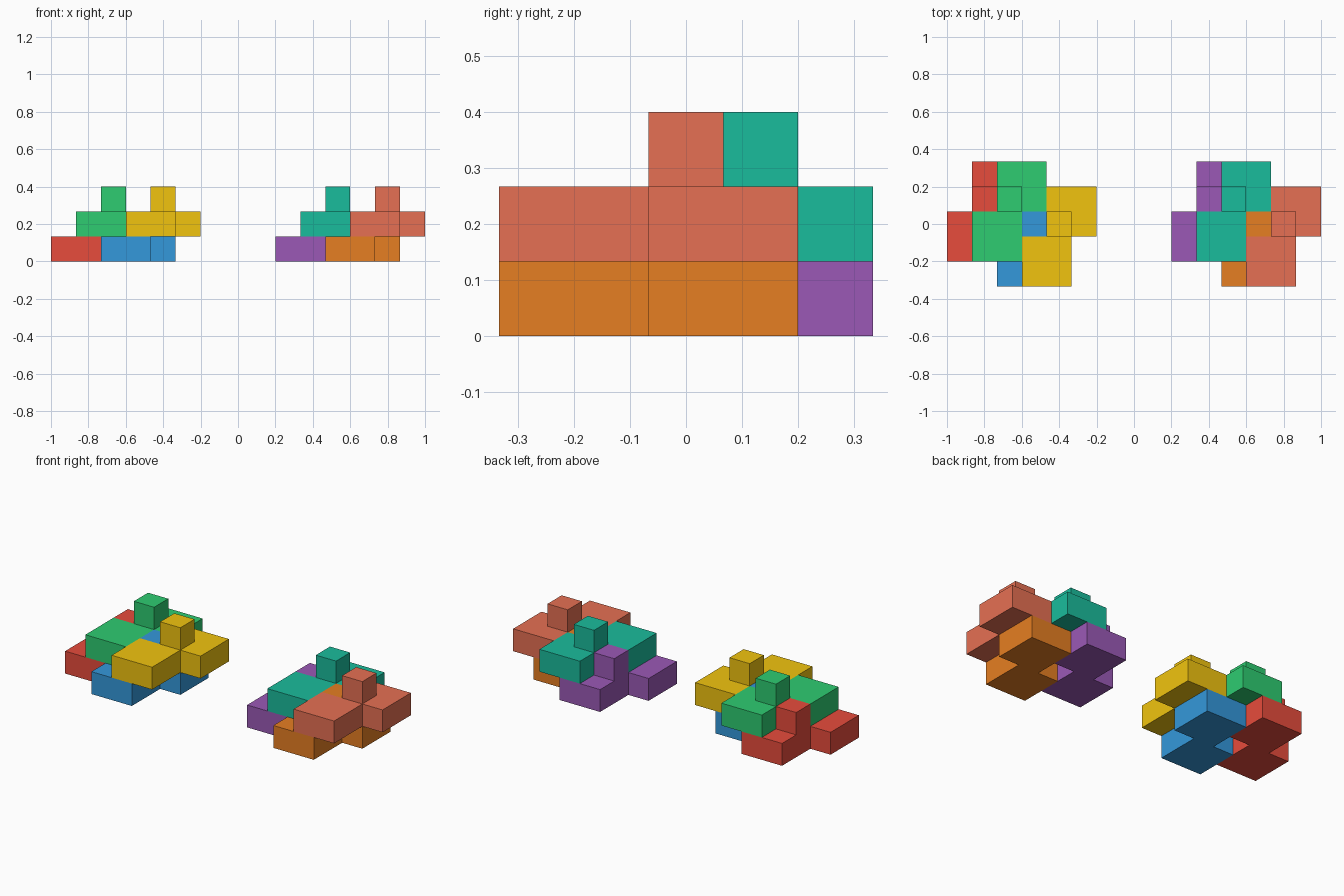
import bpy, bmesh

if "Cube" in bpy.data.objects:
    bpy.data.objects.remove(bpy.data.objects["Cube"])

U = 2 / 15  # one cube cell

# One puzzle piece: two offset 2x2 slabs joined in an S, plus a peg on top
PIECE = {(0, 0, 0), (1, 0, 0), (0, 1, 0), (1, 1, 0),
         (1, 2, 0), (2, 2, 0), (1, 3, 0), (2, 3, 0),
         (1, 2, 1)}


def linear(hexcol):
    out = []
    for i in (0, 2, 4):
        c = int(hexcol[i:i + 2], 16) / 255
        out.append(c / 12.92 if c <= 0.04045 else ((c + 0.055) / 1.055) ** 2.4)
    return (*out, 1)


def make_piece(name, offset, hexcol):
    bm = bmesh.new()
    # Add only the outer walls of the cells
    for cell in PIECE:
        for axis in range(3):
            for side in (0, 1):
                nb = list(cell)
                nb[axis] += 1 if side else -1
                if tuple(nb) in PIECE:
                    continue
                b, c = (axis + 1) % 3, (axis + 2) % 3
                verts = []
                for p, q in ((0, 0), (1, 0), (1, 1), (0, 1)):
                    co = list(cell)
                    co[axis] += side
                    co[b] += p
                    co[c] += q
                    x, y, z = (v + o for v, o in zip(co, offset))
                    verts.append(bm.verts.new((x * U - 1, (y - 2.5) * U, z * U)))
                if not side:
                    verts.reverse()
                bm.faces.new(verts)
    # Weld and merge coplanar faces
    bmesh.ops.remove_doubles(bm, verts=bm.verts, dist=1e-4)
    bmesh.ops.dissolve_limit(bm, angle_limit=0.01, verts=bm.verts, edges=bm.edges)
    mesh = bpy.data.meshes.new(name)
    bm.to_mesh(mesh)
    bm.free()
    mat = bpy.data.materials.new(name + "_colour")
    mat.diffuse_color = linear(hexcol)
    mat.use_nodes = True
    mat.node_tree.nodes["Principled BSDF"].inputs["Base Color"].default_value = mat.diffuse_color
    mesh.materials.append(mat)
    bpy.context.collection.objects.link(bpy.data.objects.new(name, mesh))


# Four interlocking slots per stack: lower pair, upper pair
SLOTS = {"lower_left": (0, 1, 0), "lower_right": (2, 0, 0),
         "upper_left": (1, 1, 1), "upper_right": (3, 0, 1)}
STACKS = {"left_stack": (0, ("E74C3C", "3498DB", "2ECC71", "F1C40F")),
          "right_stack": (9, ("9B59B6", "E67E22", "1ABC9C", "E67053"))}

for stack, (shift, colours) in STACKS.items():
    for (slot, (x, y, z)), col in zip(SLOTS.items(), colours):
        make_piece(f"{stack}_{slot}_piece", (x + shift, y, z), col)
